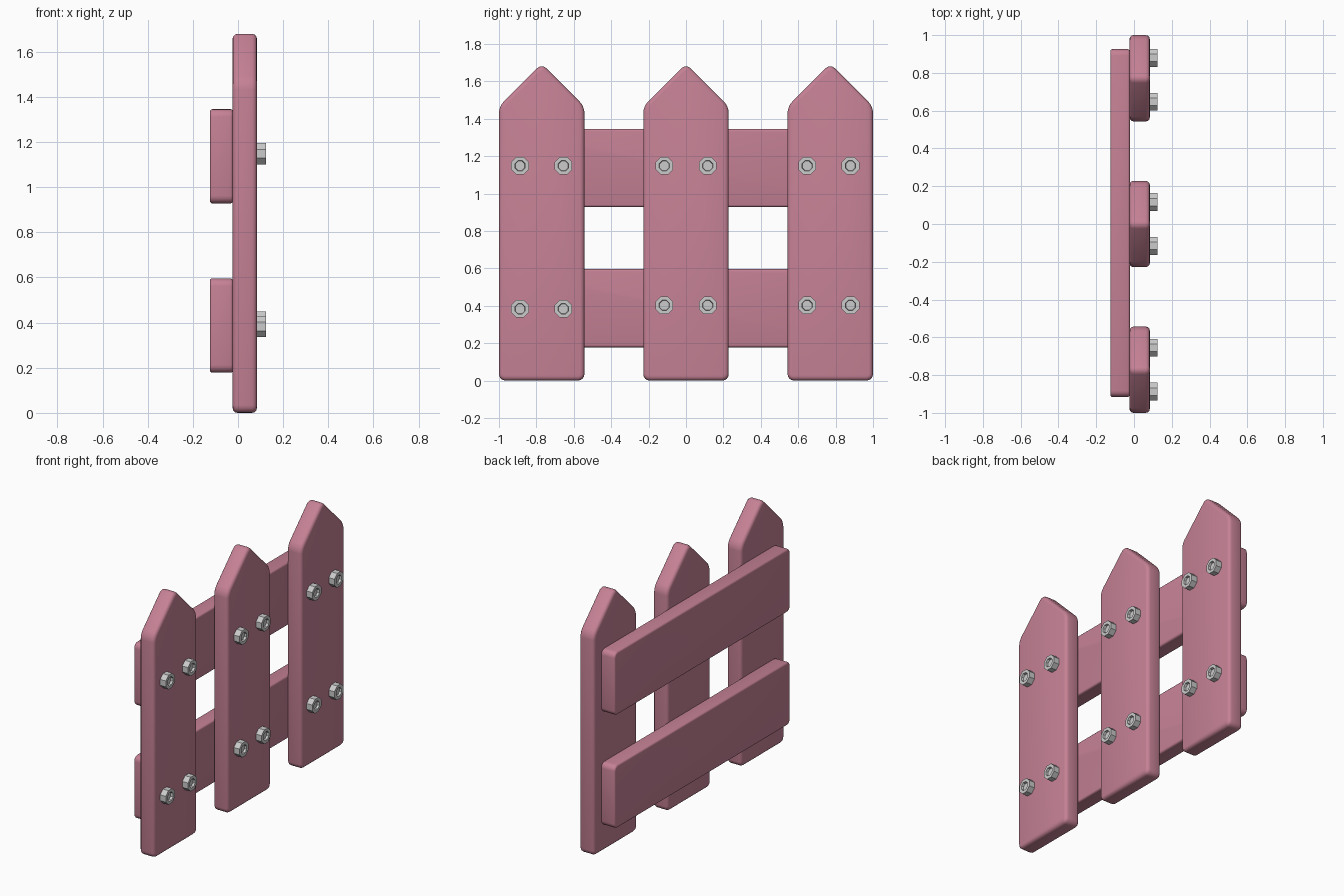
import bpy, bmesh
from math import pi, sin, cos, radians

if "Cube" in bpy.data.objects:
    bpy.data.objects.remove(bpy.data.objects["Cube"])


def material(name, color):
    m = bpy.data.materials.new(name)
    m.diffuse_color = color
    m.use_nodes = True
    m.node_tree.nodes["Principled BSDF"].inputs["Base Color"].default_value = m.diffuse_color
    return m


pink = material("pink_paint", (0.56, 0.22, 0.30, 1))


def finish(bm, name, mat=None, smooth=True):
    bmesh.ops.recalc_face_normals(bm, faces=bm.faces)
    mesh = bpy.data.meshes.new(name)
    bm.to_mesh(mesh)
    bm.free()
    if mat:
        mesh.materials.append(mat)
    if smooth:
        for p in mesh.polygons:
            p.use_smooth = True
        mesh.set_sharp_from_angle(angle=radians(35))
    obj = bpy.data.objects.new(name, mesh)
    bpy.context.collection.objects.link(obj)
    return obj


def prism(profile, x0, x1):
    bm = bmesh.new()
    face = bm.faces.new([bm.verts.new((x0, y, z)) for y, z in profile])
    ext = bmesh.ops.extrude_face_region(bm, geom=[face], use_keep_orig=True)
    for v in ext["geom"]:
        if isinstance(v, bmesh.types.BMVert):
            v.co.x = x1
    bmesh.ops.recalc_face_normals(bm, faces=bm.faces)
    return bm


def board(name, profile, x0, x1, corner, rim):
    """Board with rounded outline corners and a softened rim on both faces."""
    bm = prism(profile, x0, x1)
    along = [e for e in bm.edges if abs(e.verts[0].co.x - e.verts[1].co.x) > 1e-4]
    bmesh.ops.bevel(bm, geom=along, offset=corner, offset_type='OFFSET',
                    segments=4, profile=0.5, affect='EDGES')
    rims = [e for e in bm.edges if abs(e.verts[0].co.x - e.verts[1].co.x) < 1e-4]
    bmesh.ops.bevel(bm, geom=rims, offset=rim, offset_type='OFFSET',
                    segments=3, profile=0.5, affect='EDGES')
    return finish(bm, name, pink)


def nut(name, y, z):
    """Eight-sided nut with a shallow socket in its face."""
    ring = [(y + 0.051 * cos(pi / 8 + i * pi / 4),
             z + 0.051 * sin(pi / 8 + i * pi / 4)) for i in range(8)]
    bm = prism(ring, 0.075, 0.125)
    front = max(bm.faces, key=lambda f: f.calc_center_median().x)
    bmesh.ops.inset_region(bm, faces=[front], thickness=0.021)
    bmesh.ops.inset_region(bm, faces=[front], thickness=0.003, depth=-0.015)
    return finish(bm, name, smooth=False)


# Pointed pickets, each with four nuts
HALF = 0.2285
for label, yc, low in (("left", -0.7715, 0.383), ("middle", 0, 0.402), ("right", 0.7715, 0.402)):
    outline = [(yc - HALF, 0), (yc + HALF, 0), (yc + HALF, 1.466),
               (yc, 1.694), (yc - HALF, 1.466)]
    board(f"{label}_picket", outline, -0.024, 0.084, 0.034, 0.022)
    bolt_c = yc - 0.008 if label == "right" else yc
    for row, z in (("upper", 1.148), ("lower", low)):
        for side, dy in (("a", -0.116), ("b", 0.116)):
            nut(f"{label}_{row}_nut_{side}", bolt_c + dy, z)

# Horizontal rails on the back
for row, z0 in (("upper", 0.928), ("lower", 0.178)):
    outline = [(-0.916, z0), (0.926, z0), (0.926, z0 + 0.418), (-0.916, z0 + 0.418)]
    board(f"{row}_rail", outline, -0.125, -0.022, 0.034, 0.012)
